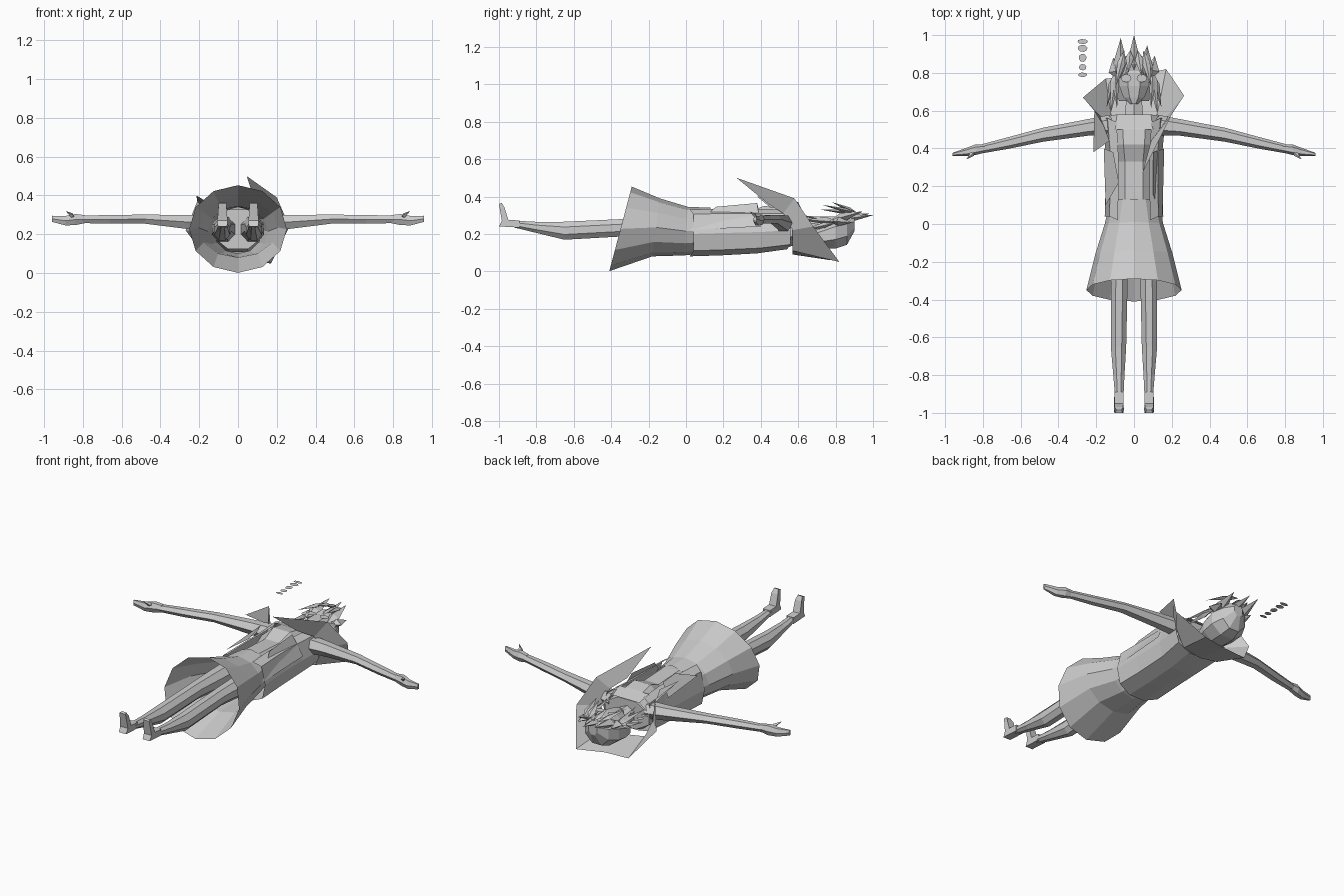
import bpy, bmesh, math
from mathutils import Vector


def make(name, verts, faces):
    me = bpy.data.meshes.new(name)
    me.from_pydata([tuple(v) for v in verts], [], faces)
    bm = bmesh.new()
    bm.from_mesh(me)
    bmesh.ops.recalc_face_normals(bm, faces=bm.faces)
    bm.to_mesh(me)
    bm.free()
    ob = bpy.data.objects.new(name, me)
    bpy.context.collection.objects.link(ob)
    return ob


def mirror(ob):
    ob.modifiers.new("mirror", 'MIRROR')
    return ob


def bridge(name, rings, closed=True, caps=True):
    n = len(rings[0])
    verts = [v for r in rings for v in r]
    faces = []
    for k in range(len(rings) - 1):
        for i in range(n if closed else n - 1):
            j = (i + 1) % n
            faces.append((k*n + i, k*n + j, k*n + n + j, k*n + n + i))
    if caps and closed:
        faces += [tuple(range(n)), tuple(range(len(verts) - n, len(verts)))]
    return make(name, verts, faces)


def ring_y(y, cx, cz, rx, rz, n=8, phase=0.5):
    return [(cx + rx*math.cos(2*math.pi*(i + phase)/n), y,
             cz + rz*math.sin(2*math.pi*(i + phase)/n)) for i in range(n)]


def ring_x(x, cy, cz, ry, rz, n=6):
    return [(x, cy + ry*math.cos(2*math.pi*i/n), cz + rz*math.sin(2*math.pi*i/n)) for i in range(n)]


def spike(name, base, tip, w, t=0.015):
    # faceted blade, widest one third of the way to its tip
    b, p = Vector(base), Vector(tip)
    m = b.lerp(p, 0.35)
    d = (p - b).normalized()
    s = d.cross(Vector((0, 0, 1))).normalized()
    u = s.cross(d)
    return make(name, [b, m + s*w, m + u*t, m - s*w, m - u*t, p],
                [(0, 1, 2), (0, 2, 3), (0, 3, 4), (0, 4, 1), (5, 2, 1), (5, 3, 2), (5, 4, 3), (5, 1, 4)])


# Torso with raised chest
bridge("torso", [ring_y(y, 0, cz, rx, rz) for y, cz, rx, rz in [
    (0.02, 0.225, 0.135, 0.11), (0.14, 0.225, 0.125, 0.11), (0.33, 0.22, 0.125, 0.105),
    (0.42, 0.23, 0.145, 0.13), (0.50, 0.225, 0.155, 0.12), (0.57, 0.22, 0.16, 0.09)]])

# Neck and head
bridge("neck", [ring_y(0.54, 0, 0.22, 0.06, 0.05, 6), ring_y(0.68, 0, 0.21, 0.045, 0.045, 6)])
bridge("head", [ring_y(y, 0, cz, rx, rz) for y, cz, rx, rz in [
    (0.635, 0.255, 0.022, 0.025), (0.67, 0.235, 0.06, 0.055), (0.73, 0.22, 0.085, 0.08),
    (0.80, 0.215, 0.09, 0.085), (0.86, 0.215, 0.06, 0.06)]])
mirror(make("eye", [(0.042 + 0.028*math.cos(a*math.pi/4), 0.772 + 0.022*math.sin(a*math.pi/4), 0.305)
                    for a in range(8)], [tuple(range(8))]))

# Flared skirt with a lower, longer back
skirt = []
for y, cz, rx, rz, drop in [(0.13, 0.22, 0.125, 0.12, 0), (0.0, 0.215, 0.155, 0.13, 0.01),
                            (-0.16, 0.235, 0.205, 0.155, 0.02), (-0.35, 0.227, 0.252, 0.226, 0.06)]:
    r = ring_y(y, 0, cz, rx, rz, 12, 0)
    skirt.append([(x, yy + drop*math.sin(2*math.pi*i/12), z) for i, (x, yy, z) in enumerate(r)])
bridge("skirt", skirt, caps=False)

# Legs and upturned shoes
mirror(bridge("leg", [ring_y(y, cx, cz, rx, rz) for y, cx, cz, rx, rz in [
    (0.05, 0.075, 0.225, 0.065, 0.07), (-0.30, 0.078, 0.235, 0.048, 0.05),
    (-0.65, 0.082, 0.217, 0.044, 0.052), (-0.80, 0.08, 0.235, 0.032, 0.032),
    (-0.92, 0.078, 0.253, 0.024, 0.020)]]))
shoe = [(-0.89, 0.272), (-0.95, 0.275), (-0.97, 0.34), (-0.985, 0.365),
        (-1.0, 0.36), (-0.985, 0.27), (-1.0, 0.24), (-0.89, 0.234)]
sw = [0.024, 0.024, 0.022, 0.014, 0.02, 0.026, 0.024, 0.024]
mirror(bridge("shoe", [[(0.08 + s*w, y, z) for (y, z), w in zip(shoe, sw)] for s in (-1, 1)]))

# Arms, hands and thumbs
mirror(bridge("arm", [ring_x(x, cy, cz, ry, rz) for x, cy, cz, ry, rz in [
    (0.12, 0.525, 0.255, 0.055, 0.05), (0.24, 0.512, 0.262, 0.044, 0.043),
    (0.48, 0.473, 0.278, 0.037, 0.027), (0.66, 0.430, 0.277, 0.031, 0.026),
    (0.81, 0.397, 0.277, 0.024, 0.022)]]))
mirror(bridge("hand", [ring_x(x, cy, cz, ry, rz) for x, cy, cz, ry, rz in [
    (0.79, 0.400, 0.278, 0.022, 0.024), (0.84, 0.393, 0.276, 0.028, 0.033),
    (0.89, 0.381, 0.27, 0.021, 0.028), (0.96, 0.369, 0.28, 0.008, 0.018)]]))
mirror(spike("thumb", (0.84, 0.385, 0.285), (0.888, 0.342, 0.32), 0.013, 0.012))

# Open jacket: wraps the back, edges folded over the front
prof = [(0.085, 0.33), (0.13, 0.305), (0.155, 0.2), (0.135, 0.11), (0.05, 0.08)]
prof = prof + [(-x, z) for x, z in reversed(prof)]
bridge("jacket", [[(x*s, y + (0.02 if abs(x) > 0.12 else 0), 0.2 + (z - 0.2)*h + d) for x, z in prof]
                  for y, s, h, d in [(0.02, 1.0, 1.0, 0), (0.18, 0.97, 1.0, 0.005),
                                     (0.38, 0.98, 0.95, 0.01), (0.54, 1.08, 0.85, 0.02)]], closed=False)
make("left_jacket_flap", [(-0.15, 0.10, 0.31), (-0.08, 0.22, 0.35), (-0.11, 0.38, 0.365),
                          (-0.16, 0.40, 0.29)], [(0, 1, 2, 3)])
make("right_jacket_flap", [(0.15, 0.02, 0.22), (0.10, 0.16, 0.345), (0.10, 0.38, 0.365),
                           (0.16, 0.40, 0.24)], [(0, 1, 2, 3)])
make("shoulder_yoke", [(-0.16, 0.565, 0.24), (-0.09, 0.58, 0.31), (0.09, 0.58, 0.31), (0.16, 0.565, 0.24),
                       (0.19, 0.53, 0.23), (0.10, 0.50, 0.335), (-0.10, 0.50, 0.335), (-0.19, 0.53, 0.23)],
     [(0, 1, 6, 7), (1, 2, 5, 6), (2, 3, 4, 5)])

# Huge standing collar, open at the front, with uneven pointed lapels
inner = [(0.09, 0.44, 0.36), (0.15, 0.52, 0.31), (0.175, 0.57, 0.22), (0.12, 0.57, 0.11),
         (0, 0.57, 0.09), (-0.12, 0.57, 0.11), (-0.175, 0.57, 0.22), (-0.16, 0.52, 0.31), (-0.13, 0.44, 0.35)]
outer = [(0.045, 0.27, 0.50), (0.20, 0.58, 0.39), (0.265, 0.68, 0.24), (0.17, 0.82, 0.05),
         (0.0, 0.78, 0.06), (-0.15, 0.77, 0.06), (-0.27, 0.67, 0.22), (-0.21, 0.60, 0.37), (-0.215, 0.38, 0.40)]
bridge("collar", [inner, outer], closed=False)

# Hair: cap, fringe, crown spikes and side locks
bridge("hair_cap", [ring_y(y, 0, cz, rx, rz) for y, cz, rx, rz in [
    (0.65, 0.17, 0.085, 0.05), (0.72, 0.185, 0.11, 0.07), (0.80, 0.205, 0.115, 0.09),
    (0.86, 0.22, 0.085, 0.085), (0.90, 0.25, 0.03, 0.04)]])
for x, y, z, bx in [(-0.07, 0.985, 0.31, -0.075), (0, 1.0, 0.30, 0), (0.07, 0.945, 0.32, 0.06),
                    (-0.11, 0.88, 0.27, -0.09), (0.11, 0.89, 0.26, 0.09)]:
    spike("crown_spike", (bx, 0.77, 0.27), (x, y, z), 0.038, 0.025)
for bx, tx, ty, tz in [(-0.05, -0.10, 0.72, 0.33), (-0.02, -0.03, 0.80, 0.345), (0.02, 0.04, 0.78, 0.37),
                       (0.05, 0.09, 0.73, 0.355)]:
    spike("fringe_spike", (bx, 0.92, 0.31), (tx, ty, tz), 0.022, 0.012)
for s in (-1, 1):
    for bx, by, tx, ty, tz, w in [(0.09, 0.84, 0.125, 0.58, 0.28, 0.024), (0.10, 0.83, 0.09, 0.61, 0.30, 0.018),
                                  (0.10, 0.80, 0.145, 0.62, 0.22, 0.02)]:
        spike("side_lock", (s*bx, by, 0.26), (s*tx, ty, tz), w)

# Row of small floating flat pieces
for y, w, h in [(0.79, 0.024, 0.012), (0.83, 0.02, 0.017), (0.88, 0.021, 0.022),
                (0.93, 0.026, 0.019), (0.966, 0.028, 0.013)]:
    make("floating_disc", [(-0.272 + w*math.cos(a*math.pi/4 + 0.2), y + h*math.sin(a*math.pi/4 + 0.2), 0.36)
                           for a in range(8)], [tuple(range(8))])
